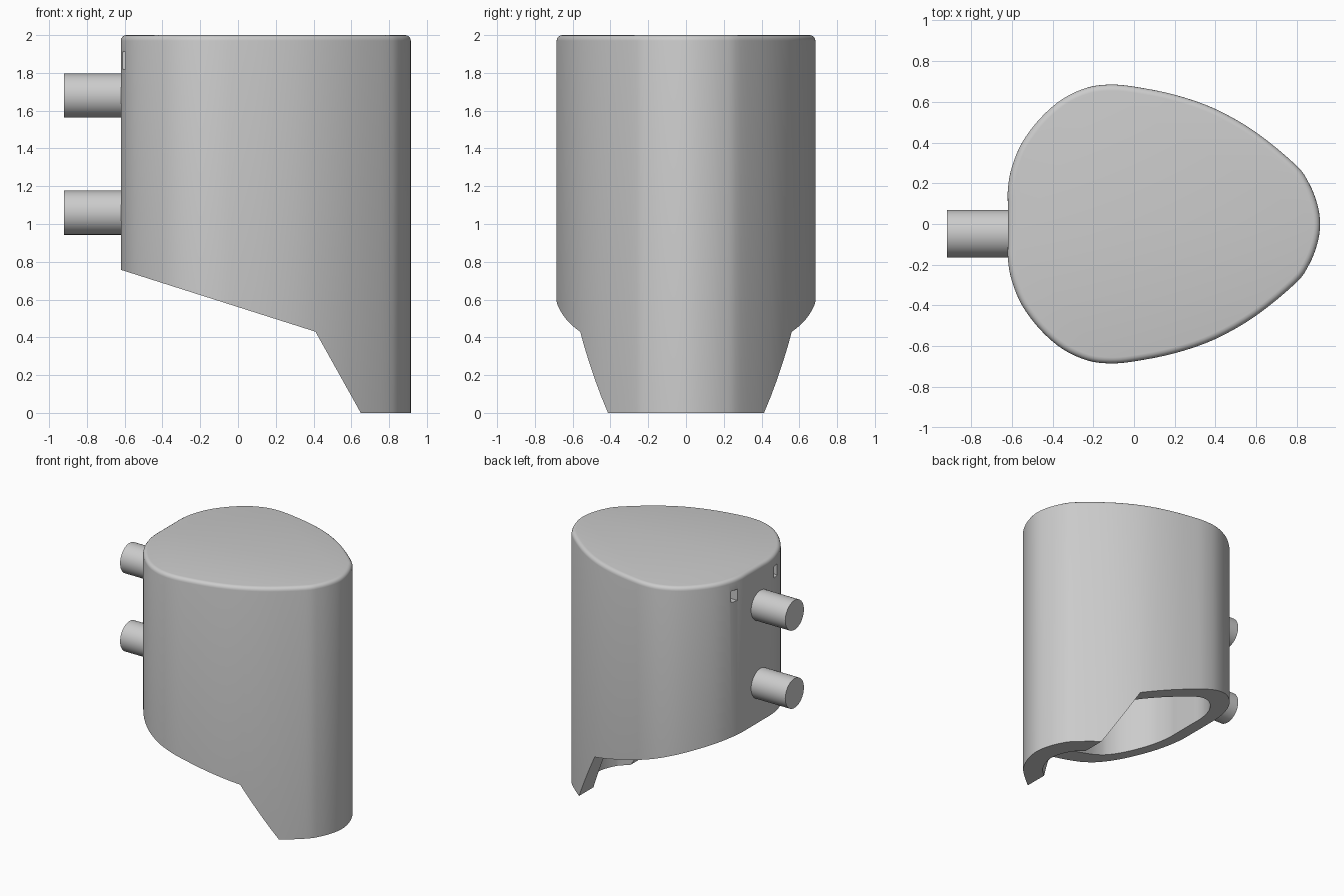
import bpy
import bmesh
import math
from mathutils import Vector

if "Cube" in bpy.data.objects:
    bpy.data.objects.remove(bpy.data.objects["Cube"], do_unlink=True)

# Single grey finish
grey = bpy.data.materials.new("plain_grey")
grey.use_nodes = True
colour = (0.6, 0.6, 0.6, 1)
grey.diffuse_color = colour
grey.node_tree.nodes["Principled BSDF"].inputs["Base Color"].default_value = colour


def smooth_loop(points, steps):
    """Closed Catmull-Rom curve through the points."""
    out, n = [], len(points)
    for i in range(n):
        a, b, c, d = (points[(i + k) % n] for k in (-1, 0, 1, 2))
        for s in range(steps):
            t = s / steps
            out.append(0.5 * (2 * b + (c - a) * t + (2 * a - 5 * b + 4 * c - d) * t ** 2
                              + (3 * b - a - 3 * c + d) * t ** 3))
    return out


def inset(loop, distance):
    """Move a counter-clockwise loop inward along its normals."""
    out = []
    for i, p in enumerate(loop):
        along = (loop[(i + 1) % len(loop)] - loop[i - 1]).normalized()
        out.append(p + Vector((-along.y, along.x)) * distance)
    return out


def prism(name, base, offset, round_top=0.0):
    """Extrude a closed 3D polygon by an offset."""
    bm = bmesh.new()
    face = bm.faces.new([bm.verts.new(p) for p in base])
    grown = bmesh.ops.extrude_face_region(bm, geom=[face], use_keep_orig=True)["geom"]
    top = [v for v in grown if isinstance(v, bmesh.types.BMVert)]
    bmesh.ops.translate(bm, verts=top, vec=offset)
    bmesh.ops.recalc_face_normals(bm, faces=bm.faces)
    if round_top:
        rim = [e for e in bm.edges if all(v in top for v in e.verts)]
        bmesh.ops.bevel(bm, geom=rim, offset=round_top, segments=4, profile=0.5,
                        affect='EDGES')
    mesh = bpy.data.meshes.new(name)
    bm.to_mesh(mesh)
    bm.free()
    mesh.materials.append(grey)
    obj = bpy.data.objects.new(name, mesh)
    bpy.context.collection.objects.link(obj)
    return obj


def carve(target, cutter):
    """Subtract the cutter and discard it."""
    cutter.hide_render = True
    mod = target.modifiers.new("carve", 'BOOLEAN')
    mod.operation = 'DIFFERENCE'
    mod.solver = 'EXACT'
    mod.object = cutter
    bpy.context.view_layer.objects.active = target
    bpy.ops.object.modifier_apply(modifier=mod.name)
    bpy.data.objects.remove(cutter, do_unlink=True)


def smooth(obj):
    bpy.ops.object.select_all(action='DESELECT')
    obj.select_set(True)
    bpy.context.view_layer.objects.active = obj
    bpy.ops.object.shade_smooth_by_angle(angle=math.radians(30))


# Egg-shaped outline, mirrored across the x axis
half = [(0.9, 0.1), (0.86, 0.2), (0.795, 0.29), (0.6, 0.45), (0.4, 0.565), (0.2, 0.635),
        (0, 0.675), (-0.12, 0.685), (-0.23, 0.67), (-0.35, 0.615), (-0.46, 0.52),
        (-0.55, 0.4), (-0.6, 0.28), (-0.619, 0.18), (-0.62, 0.08)]
outline = [(0.915, 0)] + half + [(x, -y) for x, y in reversed(half)]
loop = smooth_loop([Vector(p) for p in outline], 4)

# Body with rounded top rim, hollow underneath
body = prism("body", [(p.x, p.y, 0) for p in loop], (0, 0, 2), 0.03)
cavity = prism("cavity_cutter", [(p.x, p.y, -0.2) for p in inset(loop, 0.14)], (0, 0, 2.05))
carve(body, cavity)

# Sloping underside that leaves a lip at the narrow end
underside = [(-0.82, 0.821), (0.41, 0.43), (0.65, 0), (0.706, -0.1), (-0.82, -0.1)]
carve(body, prism("underside_cutter", [(x, -1, z) for x, z in underside], (0, 2, 0)))

# Two small slots near the top of the blunt end
for y in (-0.26, 0.26):
    slot = [(-0.75, y + dy, z) for dy, z in
            ((-0.03, 1.82), (0.03, 1.82), (0.03, 1.91), (-0.03, 1.91))]
    carve(body, prism("slot_cutter", slot, (0.2, 0, 0)))
smooth(body)

# Round pegs on the blunt end
for name, z in (("lower_peg", 1.06), ("upper_peg", 1.68)):
    bpy.ops.mesh.primitive_cylinder_add(vertices=48, radius=0.117, depth=0.38,
                                        location=(-0.73, -0.048, z),
                                        rotation=(0, math.pi / 2, 0))
    peg = bpy.context.object
    peg.name = name
    peg.data.materials.append(grey)
    smooth(peg)
